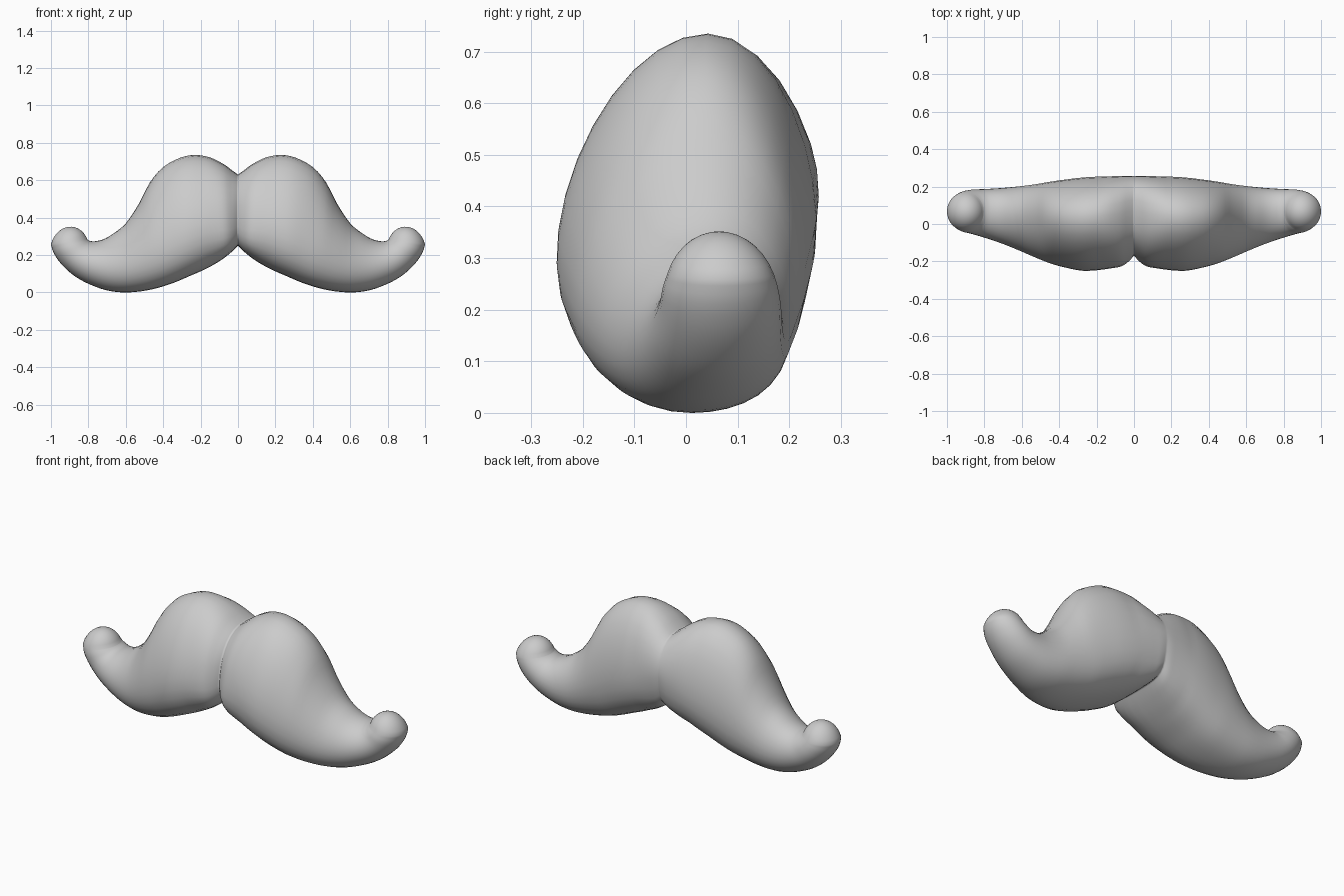
import bpy, math
from mathutils import Vector

if "Cube" in bpy.data.objects:
    bpy.data.objects.remove(bpy.data.objects["Cube"])

# Stations along one side: upper x, z / lower x, z / front y, back y
STATIONS = [
    (0.00, 0.63, 0.00, 0.25, -0.163, 0.250),
    (0.03, 0.652, 0.025, 0.225, -0.192, 0.251),
    (0.08, 0.688, 0.06, 0.195, -0.220, 0.251),
    (0.15, 0.722, 0.11, 0.16, -0.233, 0.251),
    (0.23, 0.735, 0.18, 0.122, -0.244, 0.250),
    (0.31, 0.72, 0.26, 0.087, -0.247, 0.245),
    (0.40, 0.67, 0.34, 0.053, -0.232, 0.235),
    (0.47, 0.59, 0.43, 0.024, -0.210, 0.224),
    (0.53, 0.475, 0.52, 0.006, -0.180, 0.212),
    (0.60, 0.37, 0.61, 0.00, -0.145, 0.202),
    (0.67, 0.312, 0.70, 0.011, -0.112, 0.194),
    (0.72, 0.284, 0.79, 0.042, -0.086, 0.189),
    (0.762, 0.274, 0.87, 0.085, -0.066, 0.186),
    (0.783, 0.274, 0.94, 0.146, -0.052, 0.184),
    (0.795, 0.277, 0.985, 0.21, -0.045, 0.178),
    (0.804, 0.282, 1.00, 0.258, -0.036, 0.170),
]
SIDES, STEPS, CAP = 32, 3, 7


def spline(a, b, c, d, t):
    return [0.5 * (2*q + (r - p)*t + (2*p - 5*q + 4*r - s)*t*t + (3*q - p - 3*r + s)*t**3)
            for p, q, r, s in zip(a, b, c, d)]


def ring(s):
    # Egg-shaped section: belly low, back slope straight, boxier at the centre groove
    ux, uz, lx, lz, yf, yb = s
    up, low = Vector((ux, 0, uz)), Vector((lx, 0, lz))
    yc, yr = (yf + yb) / 2, (yb - yf) / 2
    sag = min(1, max(0, (yr - 0.105) / 0.12))
    power = 1 - 0.25 * max(0, 1 - ux / 0.2)
    points = []
    for i in range(SIDES):
        a = 2 * math.pi * i / SIDES
        co, si = (math.copysign(abs(v) ** power, v) for v in (math.cos(a), math.sin(a)))
        drop = sag * (0.19 if si > 0 else 0.10)
        p = low.lerp(up, 0.5 + 0.5 * co - drop * math.sin(a) ** 2)
        p.y = yc + yr * (si + 0.16 * co * sag)
        points.append(p)
    return points


# Sweep the rounded section along the whisker
n = len(STATIONS)
rings = []
for k in range(n - 1):
    q = [STATIONS[min(max(j, 0), n - 1)] for j in (k - 1, k, k + 1, k + 2)]
    rings += [ring(spline(*q, t / STEPS)) for t in range(STEPS)]
last = ring(STATIONS[-1])
rings.append(last)

# Domed curled tip, starting part way up the dome so it blends with the sweep
centre = sum(last, Vector()) / SIDES
lift = Vector((0.004, -0.003, 0.081))
start = math.radians(22)
for k in range(1, CAP):
    a = start + (math.pi / 2 - start) * k / CAP
    rise = (math.sin(a) - math.sin(start)) / (1 - math.sin(start))
    rings.append([centre + (p - centre) * math.cos(a) / math.cos(start) + lift * rise for p in last])

verts = [p for r in rings for p in r] + [centre + lift]
faces = []
for k in range(len(rings) - 1):
    for i in range(SIDES):
        j = (i + 1) % SIDES
        faces.append((k*SIDES + i, k*SIDES + j, (k+1)*SIDES + j, (k+1)*SIDES + i))
base = (len(rings) - 1) * SIDES
faces += [(base + i, base + (i + 1) % SIDES, len(verts) - 1) for i in range(SIDES)]

mesh = bpy.data.meshes.new("moustache")
mesh.from_pydata(verts, [], faces)
if mesh.polygons[SIDES * 12 + SIDES // 4].normal.y < 0:   # face outward on the back side
    mesh.flip_normals()
moustache = bpy.data.objects.new("moustache", mesh)
bpy.context.collection.objects.link(moustache)

# Mirror to the other side, welded along the centre groove
mirror = moustache.modifiers.new("mirror", 'MIRROR')
mirror.use_clip = True
mirror.merge_threshold = 0.0005
for poly in mesh.polygons:
    poly.use_smooth = True
